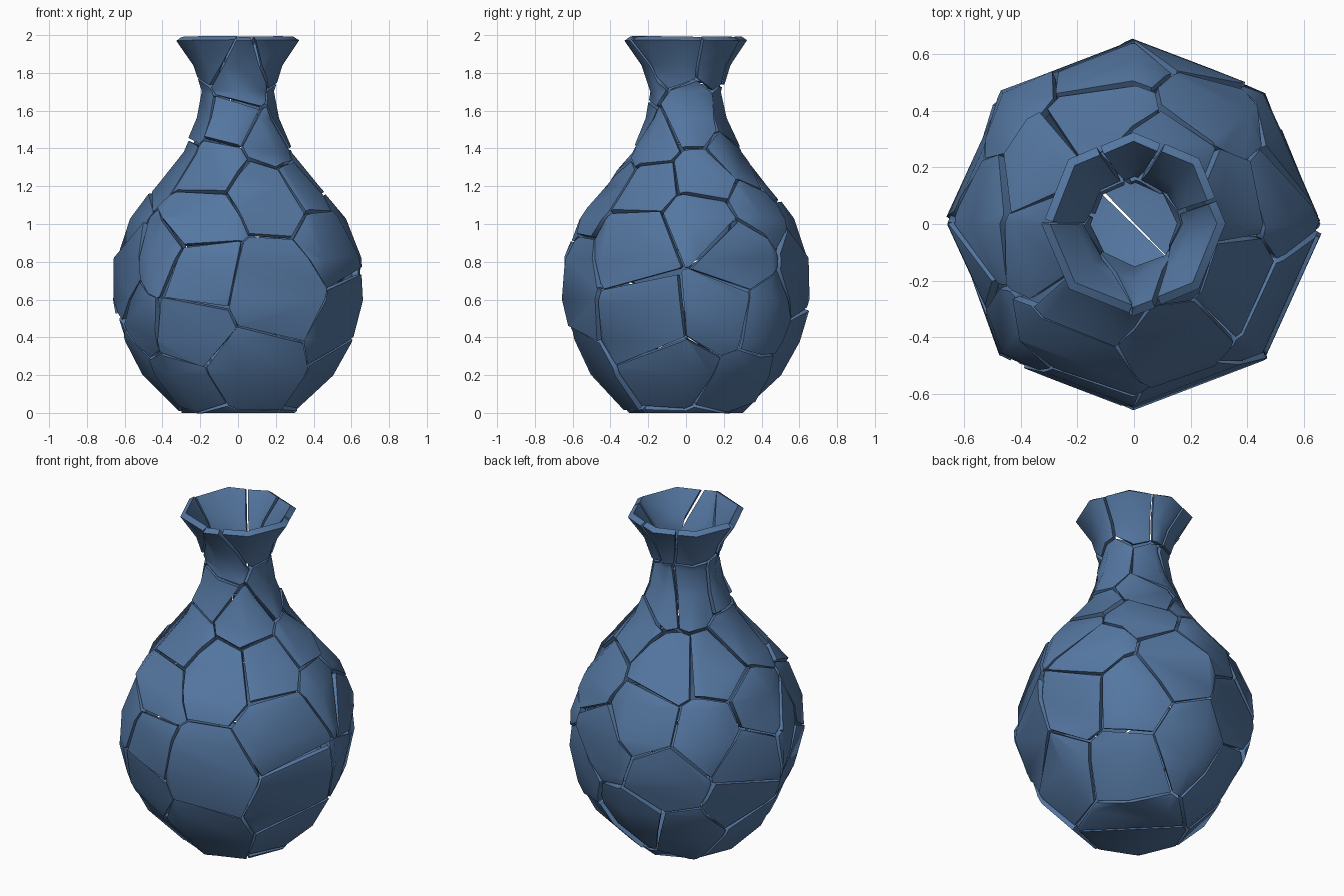
import bpy, bmesh, math, random
from mathutils import Vector, Matrix

if "Cube" in bpy.data.objects:
    bpy.data.objects.remove(bpy.data.objects["Cube"])
random.seed(4)

SIDES, THICK, GAP = 8, 0.035, 0.007
# vase profile: (radius, height)
PROFILE = [(0.3, 0.0), (0.505, 0.2), (0.6, 0.38), (0.66, 0.6), (0.65, 0.82), (0.57, 1.03),
           (0.43, 1.2), (0.29, 1.38), (0.215, 1.56), (0.19, 1.7), (0.235, 1.84), (0.325, 1.972)]
# shard centres: (degrees from front towards the right, height)
SEEDS = [(18, .65), (-27, .42), (5, .2), (-22, .75), (-44, .84), (-25, 1.05), (-25, 1.32), (20, 1.2),
         (62, .92), (-12, 1.57), (45, 1.45), (-50, 1.88), (68, 1.88), (0, 1.74), (-60, .5), (-45, .13),
         (70, .48), (85, .2), (108, .52), (118, .85), (137, .5), (100, 1.05), (105, 1.27), (97, 1.57),
         (60, 1.22), (132, .13), (142, 1.1), (150, 1.36), (145, 1.88), (180, 1.9), (225, 1.88),
         (180, .3), (165, .75), (190, .97), (205, .6), (218, .22), (228, .9), (200, 1.22), (175, 1.55),
         (238, 1.22), (250, .7), (245, .42), (263, 1.0), (280, 1.32), (267, .18), (285, .75),
         (225, 1.58), (285, 1.58)]

blue = bpy.data.materials.new("dusty_blue")
blue.diffuse_color = (0.09, 0.185, 0.36, 1)
blue.use_nodes = True
blue.node_tree.nodes["Principled BSDF"].inputs["Base Color"].default_value = blue.diffuse_color


def radius(z):
    for (r0, z0), (r1, z1) in zip(PROFILE, PROFILE[1:]):
        if z <= z1:
            return r0 + (r1 - r0) * (z - z0) / (z1 - z0)
    return PROFILE[-1][0]


def vase_skin():
    """Eight-sided open skin with a closed base."""
    bm = bmesh.new()
    rings = [[bm.verts.new((r * math.sin(a), -r * math.cos(a), z))
              for a in (math.tau * i / SIDES for i in range(SIDES))] for r, z in PROFILE]
    for lo, hi in zip(rings, rings[1:]):
        for i in range(SIDES):
            j = (i + 1) % SIDES
            bm.faces.new((lo[i], lo[j], hi[j], hi[i]))
    bm.faces.new(rings[0][::-1])
    return bm


def make_shard(name, seed, others, tilt):
    bm = vase_skin()
    # cut away everything nearer to another shard centre
    for other in others:
        n = (other - seed).normalized()
        bmesh.ops.bisect_plane(bm, geom=bm.verts[:] + bm.edges[:] + bm.faces[:],
                               plane_co=(seed + other) / 2 - n * GAP, plane_no=n, clear_outer=True)
    if not bm.faces:
        bm.free()
        return
    # loosen the piece a little
    mid = sum((v.co for v in bm.verts), Vector()) / len(bm.verts)
    axis = Vector([random.uniform(-1, 1) for _ in range(3)]).normalized()
    bmesh.ops.rotate(bm, verts=bm.verts[:], cent=mid, matrix=Matrix.Rotation(math.radians(tilt), 3, axis))
    me = bpy.data.meshes.new(name)
    bm.to_mesh(me)
    bm.free()
    me.materials.append(blue)
    ob = bpy.data.objects.new(name, me)
    bpy.context.collection.objects.link(ob)
    solid = ob.modifiers.new("wall", 'SOLIDIFY')
    solid.thickness, solid.offset, solid.use_even_offset = THICK, -1, True
    bpy.ops.object.select_all(action='DESELECT')
    ob.select_set(True)
    bpy.context.view_layer.objects.active = ob
    bpy.ops.object.modifier_apply(modifier="wall")
    bpy.ops.object.shade_smooth_by_angle(angle=math.radians(60))


# wall and rim shards, then two base halves split on a diagonal
points = []
for deg, z in SEEDS:
    a = math.radians(deg)
    points.append(Vector((radius(z) * math.sin(a), -radius(z) * math.cos(a), z)))
base = [Vector((0.1, 0.1, -0.1)), Vector((-0.1, -0.1, -0.1))]
allpts = points + base
for k, p in enumerate(allpts):
    is_base = k >= len(points)
    rim = p.z > 1.8
    make_shard("base_shard" if is_base else "rim_shard" if rim else "wall_shard",
               p, [q for q in allpts if q is not p], 0 if is_base else 1 if rim else random.uniform(2, 4))
